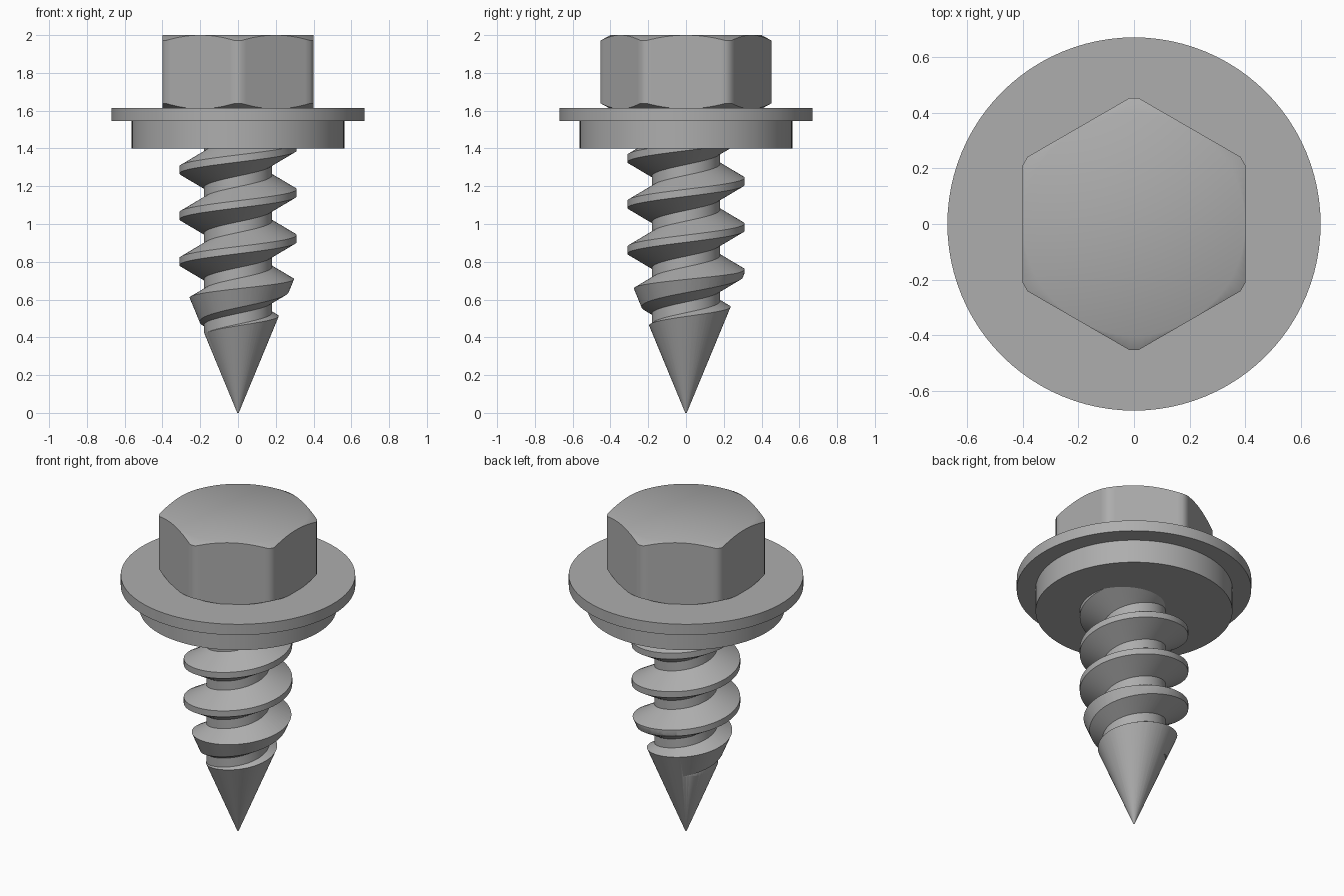
import bpy, bmesh
from math import radians, degrees, cos, sin, acos, pi, tau
from mathutils import Vector

if "Cube" in bpy.data.objects:
    bpy.data.objects.remove(bpy.data.objects["Cube"], do_unlink=True)

steel = bpy.data.materials.new("grey steel")
steel.use_nodes = True
GREY = (0.42, 0.42, 0.42, 1)
steel.diffuse_color = GREY
steel.node_tree.nodes["Principled BSDF"].inputs["Base Color"].default_value = GREY


def polar(r, a, z):
    return Vector((r * cos(a), r * sin(a), z))


def finish(bm, name):
    """Turn a bmesh into a linked, grey object."""
    bmesh.ops.remove_doubles(bm, verts=bm.verts, dist=1e-5)
    bmesh.ops.recalc_face_normals(bm, faces=bm.faces)
    mesh = bpy.data.meshes.new(name)
    bm.to_mesh(mesh)
    bm.free()
    mesh.materials.append(steel)
    obj = bpy.data.objects.new(name, mesh)
    bpy.context.collection.objects.link(obj)
    return obj


def select(obj):
    bpy.ops.object.select_all(action='DESELECT')
    obj.select_set(True)
    bpy.context.view_layer.objects.active = obj


def smooth(obj):
    select(obj)
    bpy.ops.object.shade_smooth_by_angle(angle=radians(30))


def stack_rings(rings, name):
    """Skin a stack of equal-length closed rings and cap both ends."""
    bm = bmesh.new()
    rows = [[bm.verts.new(p) for p in ring] for ring in rings]
    n = len(rows[0])
    for low, high in zip(rows, rows[1:]):
        for i in range(n):
            j = (i + 1) % n
            bm.faces.new((low[i], low[j], high[j], high[i]))
    bm.faces.new(rows[0])
    bm.faces.new(rows[-1])
    return finish(bm, name)


def lathe(profile, name, sides=96):
    return stack_rings([[polar(r, tau * i / sides, z) for i in range(sides)]
                        for r, z in profile], name)


# Hex head: flats with clipped corners, chamfered at top and bottom
FLAT, CORNER, HEAD_LOW, HEAD_TOP, CHAMFER = 0.4, 0.452, 1.61, 2.0, 0.55
edge = acos(FLAT / CORNER)
outline = []
for side in range(6):
    steps = [edge * k / 8 for k in range(-8, 9)] + [pi / 6]
    for a in steps:
        outline.append((side * pi / 3 + a, min(FLAT / cos(a), CORNER)))


def drop(r):
    return (r - FLAT) * CHAMFER


head = stack_rings([
    [polar(FLAT, a, HEAD_LOW) for a, r in outline],
    [polar(r, a, HEAD_LOW + drop(r)) for a, r in outline],
    [polar(r, a, HEAD_TOP - drop(r)) for a, r in outline],
    [polar(FLAT, a, HEAD_TOP) for a, r in outline]], "hex_head")
smooth(head)

# Flange under the head and the sealing washer below it
smooth(lathe([(0.67, 1.545), (0.67, 1.613)], "flange"))
smooth(lathe([(0.5625, 1.4), (0.5625, 1.55)], "washer"))

# Threaded shank: one helical strip whose turns join into a closed surface
CORE, CREST, PITCH, START = 0.18, 0.31, 0.2425, -0.5325
SIDES, TURNS = 72, 10
section = [(CORE, -0.093), (CREST, -0.019), (CREST, 0.019), (CORE, 0.093)]
bm = bmesh.new()
strip = []
for s in range(SIDES * TURNS + 1):
    a = tau * s / SIDES
    z = START + PITCH * s / SIDES
    strip.append([bm.verts.new(polar(r, a, z + dz)) for r, dz in section])
for s in range(SIDES * TURNS):
    a, b = strip[s], strip[s + 1]
    for k in range(3):
        bm.faces.new((a[k], b[k], b[k + 1], a[k + 1]))
    if s + SIDES < SIDES * TURNS:
        c, d = strip[s + SIDES], strip[s + SIDES + 1]
        bm.faces.new((a[3], b[3], d[0], c[0]))
# Close the two open ends with fans
bottom = bm.verts.new((0, 0, START))
top = bm.verts.new((0, 0, START + PITCH * TURNS))
for e in [e for e in bm.edges if e.is_boundary]:
    bm.faces.new((*e.verts, bottom if e.verts[0].co.z < 0.7 else top))
shank = finish(bm, "threaded_shank")

# Trim the shank to a sharp conical point and to the washer
cutter = lathe([(0.004, 0), (0.36, 0.86), (0.36, 1.5)], "point_cutter", 72)
cutter.hide_render = True
select(shank)
trim = shank.modifiers.new("trim", 'BOOLEAN')
trim.operation = 'INTERSECT'
trim.solver = 'EXACT'
trim.object = cutter
bpy.ops.object.modifier_apply(modifier=trim.name)
bpy.data.objects.remove(cutter, do_unlink=True)
smooth(shank)
